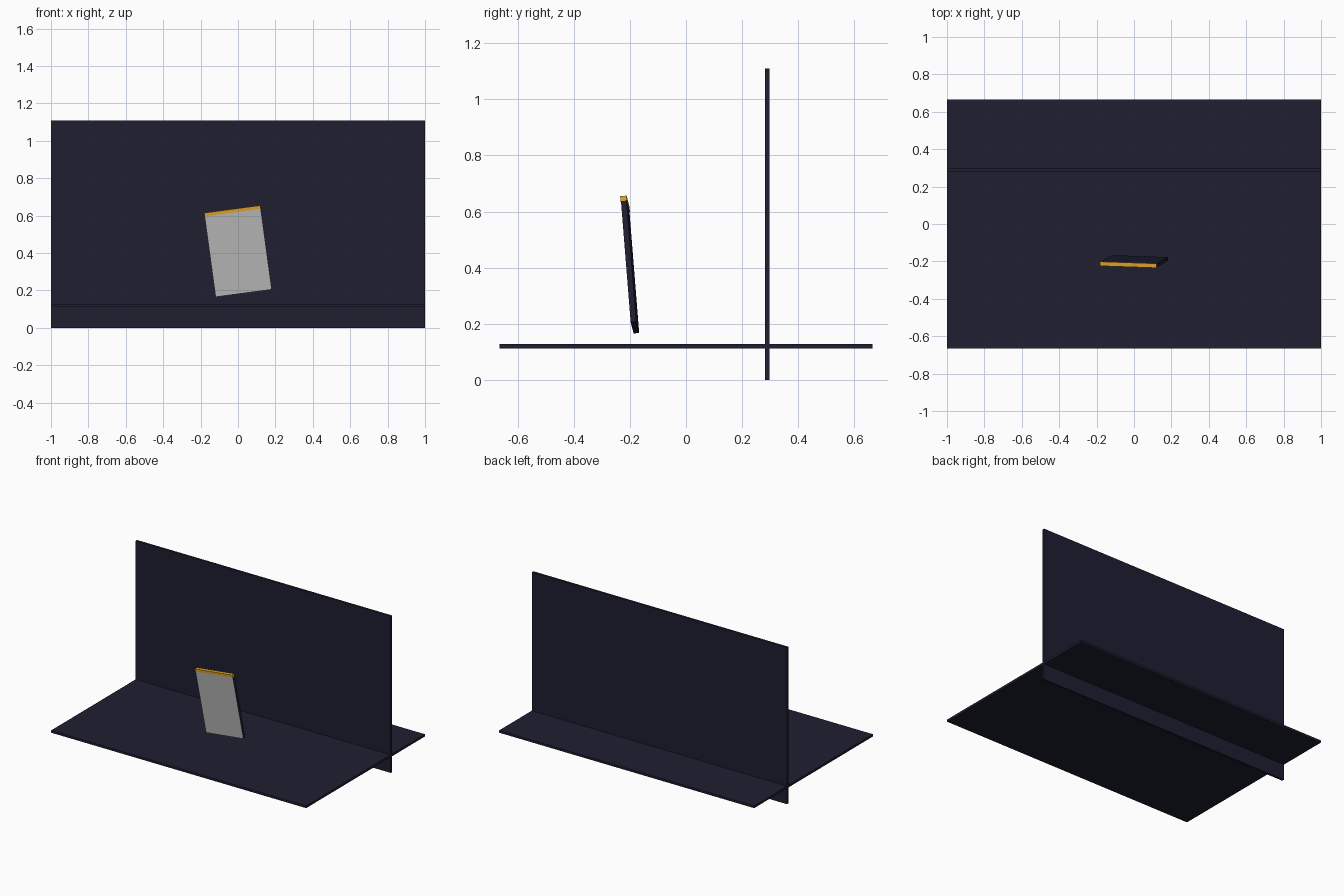
import bpy
from math import radians
from mathutils import Matrix, Vector, Euler

old = bpy.data.objects.get("Cube")
if old:
    bpy.data.objects.remove(old, do_unlink=True)


def material(name, rgb):
    m = bpy.data.materials.new(name)
    m.use_nodes = True
    colour = (*rgb, 1)
    m.diffuse_color = colour
    node = next(n for n in m.node_tree.nodes if n.type == 'BSDF_PRINCIPLED')
    node.inputs["Base Color"].default_value = colour
    return m


navy = material("dark navy", (0.013, 0.013, 0.031))
grey = material("light grey", (0.48, 0.48, 0.48))
amber = material("amber", (0.75, 0.36, 0.02))


def box(name, size, centre, mats, frame=Matrix()):
    bpy.ops.mesh.primitive_cube_add(size=1)
    ob = bpy.context.object
    ob.name = name
    ob.data.transform(Matrix.Translation(centre) @ Matrix.Diagonal((*size, 1)))
    ob.matrix_world = frame
    for m in mats:
        ob.data.materials.append(m)
    return ob


# Crossing floor and back wall panels
thick = 0.016
box("floor_panel", (2, 1.33, thick), (0, 0, 0.12), [navy])
box("back_wall", (2, thick, 1.11), (0, 0.29, 0.555), [navy])

# Tilted card: shared frame for its body and top strip
tilt = Euler((radians(4.8), radians(-7.6), radians(-2)))
frame = Matrix.Translation((0, -0.2, 0.411)) @ tilt.to_matrix().to_4x4()
width, height, depth, strip = 0.303, 0.455, 0.02, 0.018

body = box("card_body", (width, depth, height - strip), (0, 0, -strip / 2),
           [navy, grey], frame)
for face in body.data.polygons:
    if face.normal.y < -0.9:
        face.material_index = 1

# Amber strip along the top edge, slightly proud of the card
box("card_top_strip", (width, depth + 0.003, strip),
    (0, 0, (height - strip) / 2), [amber], frame)
